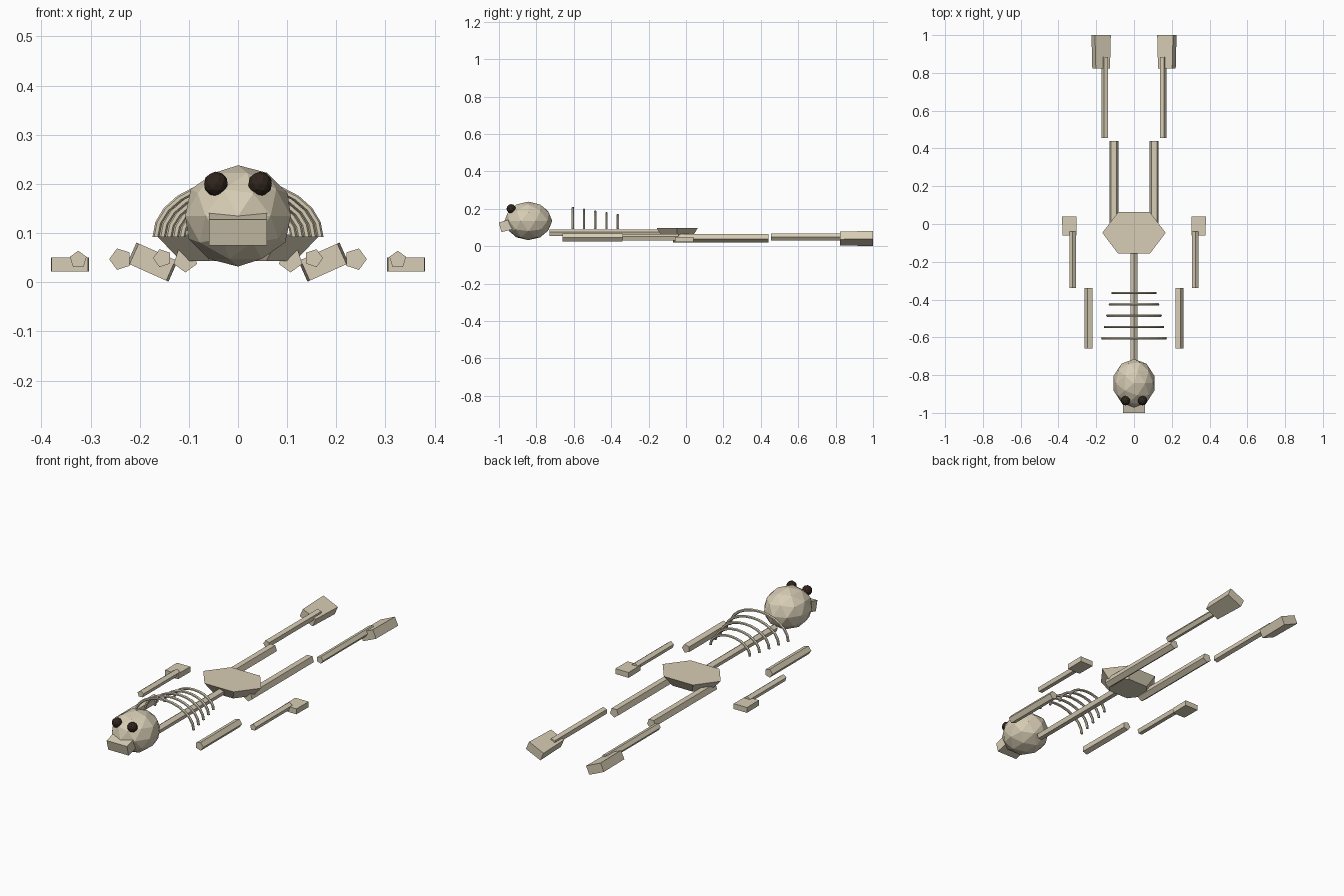
import bpy, bmesh, math
from mathutils import Matrix, Vector

if "Cube" in bpy.data.objects:
    bpy.data.objects.remove(bpy.data.objects["Cube"], do_unlink=True)


def material(name, color):
    m = bpy.data.materials.new(name)
    m.use_nodes = True
    m.diffuse_color = color
    m.node_tree.nodes["Principled BSDF"].inputs["Base Color"].default_value = color
    return m


BONE = material("bone", (0.68, 0.61, 0.46, 1))
DARK = material("dark_socket", (0.03, 0.018, 0.012, 1))


def finish(name, bm, mat=BONE):
    bmesh.ops.recalc_face_normals(bm, faces=bm.faces)
    mesh = bpy.data.meshes.new(name)
    bm.to_mesh(mesh)
    bm.free()
    mesh.materials.append(mat)
    obj = bpy.data.objects.new(name, mesh)
    bpy.context.collection.objects.link(obj)
    return obj


def ball(name, center, radii, mat=BONE):
    bm = bmesh.new()
    place = Matrix.Translation(center) @ Matrix.Diagonal((*radii, 1))
    bmesh.ops.create_icosphere(bm, subdivisions=2, radius=1, matrix=place)
    return finish(name, bm, mat)


def rod(name, x, z, y0, y1, r, spin):
    """Five-sided bone along y; spin is the front-view angle of one corner."""
    bm = bmesh.new()
    rings = []
    for y in (y0, y1):
        angles = [spin + math.tau * i / 5 for i in range(5)]
        rings.append([bm.verts.new((x + r * math.cos(a), y, z + r * math.sin(a))) for a in angles])
    for i in range(5):
        j = (i + 1) % 5
        bm.faces.new((rings[0][i], rings[0][j], rings[1][j], rings[1][i]))
    for ring in rings:
        bm.faces.new(ring)
    return finish(name, bm)


def box(name, center, size, axis="X", angle=0.0, flare=1.0):
    """Tilted box whose far end is widened by flare."""
    bm = bmesh.new()
    bmesh.ops.create_cube(bm, size=1)
    for v in bm.verts:
        if v.co.y > 0:
            v.co.x *= flare
    place = Matrix.Translation(center) @ Matrix.Rotation(angle, 4, axis) @ Matrix.Diagonal((*size, 1))
    bmesh.ops.transform(bm, matrix=place, verts=bm.verts)
    return finish(name, bm)


def rib(name, y, width, height, base, tube):
    """Half-ring arch with a six-sided section."""
    bm = bmesh.new()
    steps, sides = 12, 6
    rings = []
    for i in range(steps + 1):
        a = math.pi * i / steps
        ring = []
        for j in range(sides):
            b = math.tau * j / sides
            out = tube * math.cos(b)
            ring.append(bm.verts.new(((width + out) * math.cos(a), y + tube * math.sin(b),
                                      base + (height + out) * math.sin(a))))
        rings.append(ring)
    for lo, hi in zip(rings, rings[1:]):
        for j in range(sides):
            k = (j + 1) % sides
            bm.faces.new((lo[j], lo[k], hi[k], hi[j]))
    bm.faces.new(rings[0])
    bm.faces.new(rings[-1])
    return finish(name, bm)


# Head
ball("skull", (0, -0.843, 0.135), (0.113, 0.128, 0.103))
box("jaw", (0, -0.955, 0.111), (0.118, 0.08, 0.054), "X", 0.25)

# Spine and ribs
rod("spine", 0, 0.07, -0.73, -0.1, 0.02, math.pi / 2)
for i in range(5):
    rib(f"rib_{i + 1}", -0.605 + 0.06 * i, 0.167 - 0.0133 * i, 0.112 - 0.0095 * i, 0.092, 0.007)

# Pelvis: hexagonal bowl, wide at the top
bm = bmesh.new()
place = Matrix.Translation((0, -0.047, 0.07)) @ Matrix.Diagonal((1.32, 1, 1, 1)) @ Matrix.Rotation(math.pi / 6, 4, "Z")
bmesh.ops.create_cone(bm, cap_ends=True, segments=6, radius1=0.088, radius2=0.127, depth=0.054, matrix=place)
finish("pelvis", bm)

# Paired parts
for side, s in (("left", 1), ("right", -1)):
    outward = 0 if s > 0 else math.pi
    up = math.pi / 2
    ball(f"{side}_eye", (s * 0.045, -0.935, 0.2), (0.025, 0.025, 0.025), DARK)
    rod(f"{side}_upper_arm", s * 0.239, 0.047, -0.66, -0.34, 0.023, outward)
    rod(f"{side}_forearm", s * 0.325, 0.046, -0.34, -0.04, 0.018, up)
    box(f"{side}_hand", (s * 0.342, -0.01, 0.036), (0.074, 0.1, 0.028), "Y", 0, 1.04)
    rod(f"{side}_thigh", s * 0.107, 0.045, -0.07, 0.44, 0.025, -up)
    rod(f"{side}_shin", s * 0.154, 0.049, 0.455, 0.885, 0.019, outward)
    box(f"{side}_foot", (s * 0.174, 0.912, 0.041), (0.082, 0.176, 0.046), "Y", -s * 0.42, 1.12)
